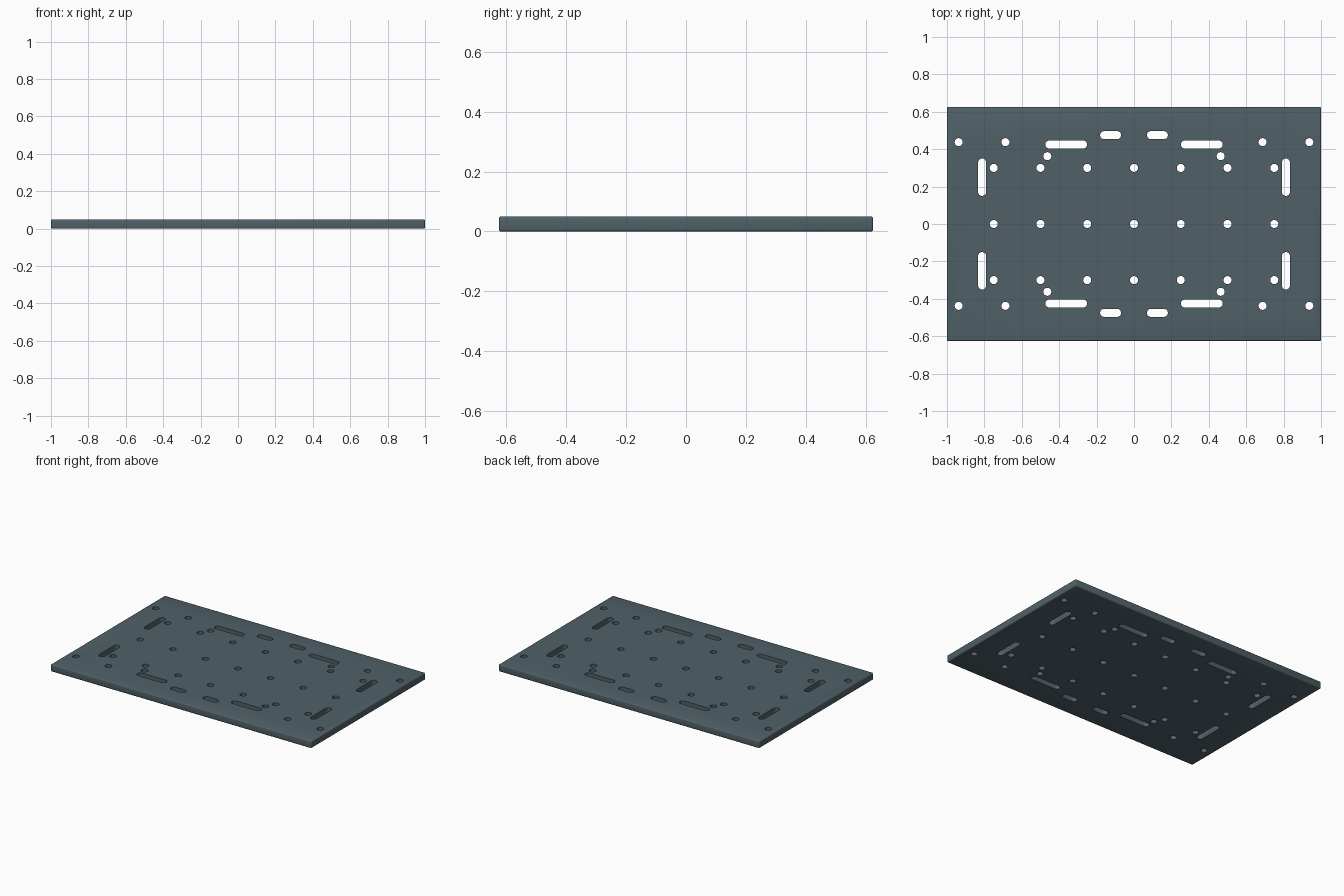
import bpy, bmesh
from math import pi, cos, sin

if "Cube" in bpy.data.objects:
    bpy.data.objects.remove(bpy.data.objects["Cube"])

L, W, T = 2.0, 1.25, 0.05
R = 0.0215  # hole and slot end radius

# Plate body with softly rounded edges
bm = bmesh.new()
bmesh.ops.create_cube(bm, size=1)
for v in bm.verts:
    v.co = (v.co.x * L, v.co.y * W, (v.co.z + 0.5) * T)
bmesh.ops.bevel(bm, geom=bm.edges[:], offset=0.007, segments=3, profile=0.5, affect='EDGES')
me = bpy.data.meshes.new("mounting_plate")
bm.to_mesh(me)
bm.free()
plate = bpy.data.objects.new("mounting_plate", me)
bpy.context.collection.objects.link(plate)

cut = bmesh.new()


def slot(x, y, dx=0.0, dy=0.0, n=12):
    """Round-ended prism; dx or dy is half the distance between end centres."""
    start = -pi / 2 if dx else 0
    pts = []
    for side in (1, -1):
        for i in range(n + 1 if dx or dy else n):
            a = start + pi * i / n + (0 if side == 1 else pi)
            pts.append((x + side * dx + R * cos(a), y + side * dy + R * sin(a)))
    face = cut.faces.new([cut.verts.new((px, py, -0.05)) for px, py in pts])
    ext = bmesh.ops.extrude_face_region(cut, geom=[face])
    top = [g for g in ext["geom"] if isinstance(g, bmesh.types.BMVert)]
    bmesh.ops.translate(cut, verts=top, vec=(0, 0, 0.15))


# Central grid of holes
for i in range(-3, 4):
    for y in (-0.30, 0, 0.30):
        slot(i * 0.25, y)

# Mirrored holes and slots
for sx in (-1, 1):
    for sy in (-1, 1):
        for x, y in ((0.9375, 0.4375), (0.6875, 0.4375), (0.4635, 0.3625)):
            slot(sx * x, sy * y)
        slot(sx * 0.3625, sy * 0.425, dx=0.112 - R)
        slot(sx * 0.125, sy * 0.475, dx=0.056 - R)
        slot(sx * 0.8125, sy * 0.25, dy=0.1 - R)

bmesh.ops.recalc_face_normals(cut, faces=cut.faces[:])
cm = bpy.data.meshes.new("hole_cutters")
cut.to_mesh(cm)
cut.free()
cutter = bpy.data.objects.new("hole_cutters", cm)
bpy.context.collection.objects.link(cutter)
cutter.hide_render = True

# Cut the openings, then drop the cutters
mod = plate.modifiers.new("openings", 'BOOLEAN')
mod.operation = 'DIFFERENCE'
mod.solver = 'EXACT'
mod.object = cutter
bpy.context.view_layer.objects.active = plate
plate.select_set(True)
bpy.ops.object.modifier_apply(modifier=mod.name)
bpy.data.objects.remove(cutter)
bpy.ops.object.shade_smooth_by_angle(angle=0.6)

# Dark slate finish
mat = bpy.data.materials.new("slate")
mat.diffuse_color = (0.08, 0.12, 0.14, 1)
mat.use_nodes = True
mat.node_tree.nodes["Principled BSDF"].inputs["Base Color"].default_value = mat.diffuse_color
plate.data.materials.clear()
plate.data.materials.append(mat)
